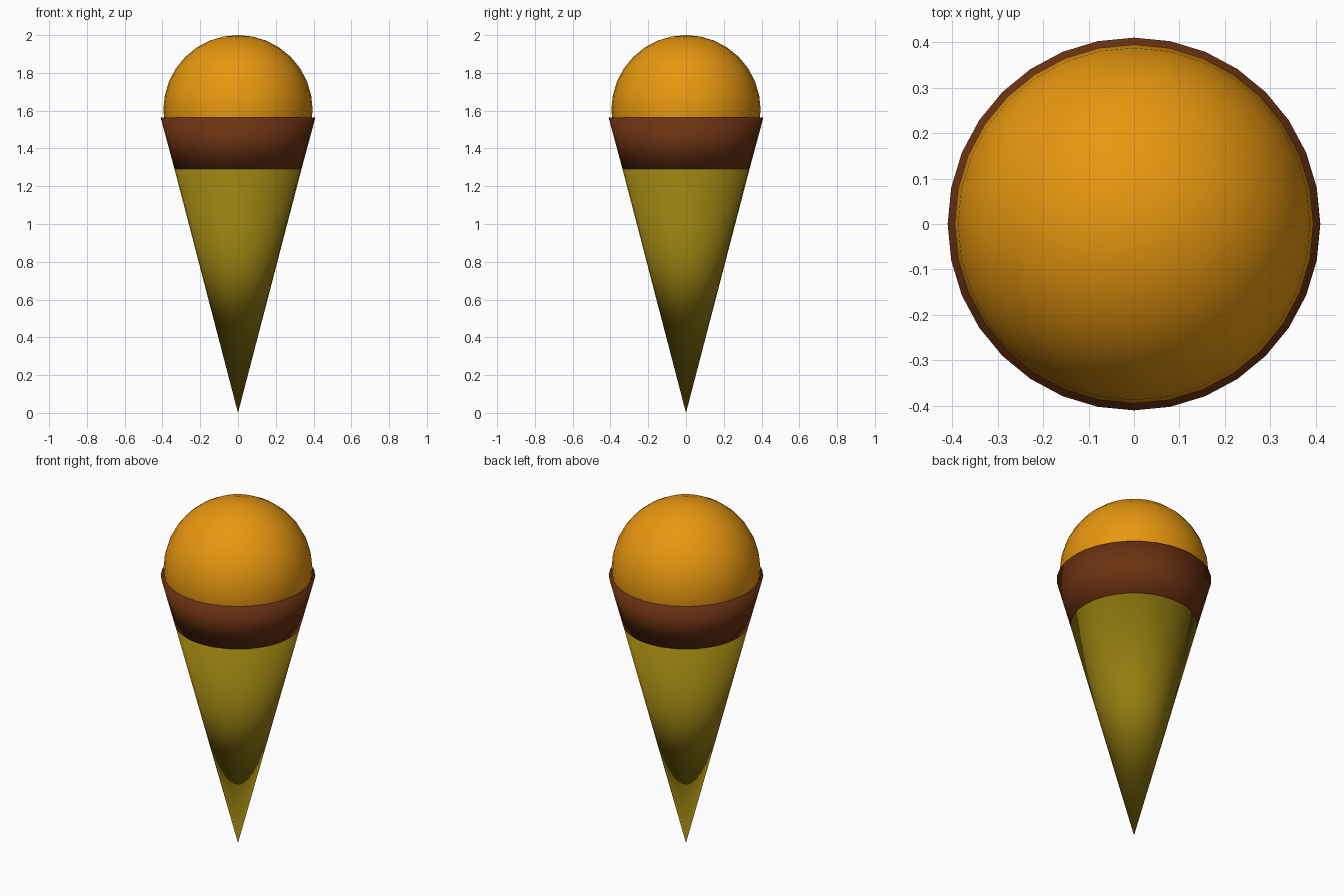
import bpy

if "Cube" in bpy.data.objects:
    bpy.data.objects.remove(bpy.data.objects["Cube"])

SIDES = 32
RIM_Z, BAND_Z = 1.565, 1.29      # top and bottom of the chocolate band
RIM_R, BAND_R = 0.41, 0.336
SCOOP_R = 0.395


def material(name, color):
    m = bpy.data.materials.new(name)
    m.diffuse_color = (*color, 1)
    m.use_nodes = True
    m.node_tree.nodes["Principled BSDF"].inputs["Base Color"].default_value = m.diffuse_color
    return m


def finish(name, mat):
    ob = bpy.context.object
    ob.name = name
    ob.data.materials.append(mat)
    bpy.ops.object.shade_smooth()
    return ob


def frustum(name, r_low, r_high, z_low, z_high, mat):
    bpy.ops.mesh.primitive_cone_add(
        vertices=SIDES, radius1=r_low, radius2=r_high, depth=z_high - z_low,
        end_fill_type='NGON', location=(0, 0, (z_low + z_high) / 2))
    return finish(name, mat)


wafer = material("wafer", (0.296, 0.205, 0.005))
chocolate = material("chocolate", (0.15, 0.032, 0.006))
orange = material("orange ice cream", (0.80, 0.31, 0.005))

# Wafer cone standing on its tip
frustum("wafer_cone", 0, BAND_R, 0, BAND_Z, wafer)

# Chocolate band continuing the cone up to the rim
frustum("chocolate_band", BAND_R, RIM_R, BAND_Z, RIM_Z, chocolate)

# Scoop resting in the rim
bpy.ops.mesh.primitive_uv_sphere_add(
    segments=SIDES, ring_count=16, radius=SCOOP_R, location=(0, 0, 2 - SCOOP_R))
finish("ice_cream_scoop", orange)
